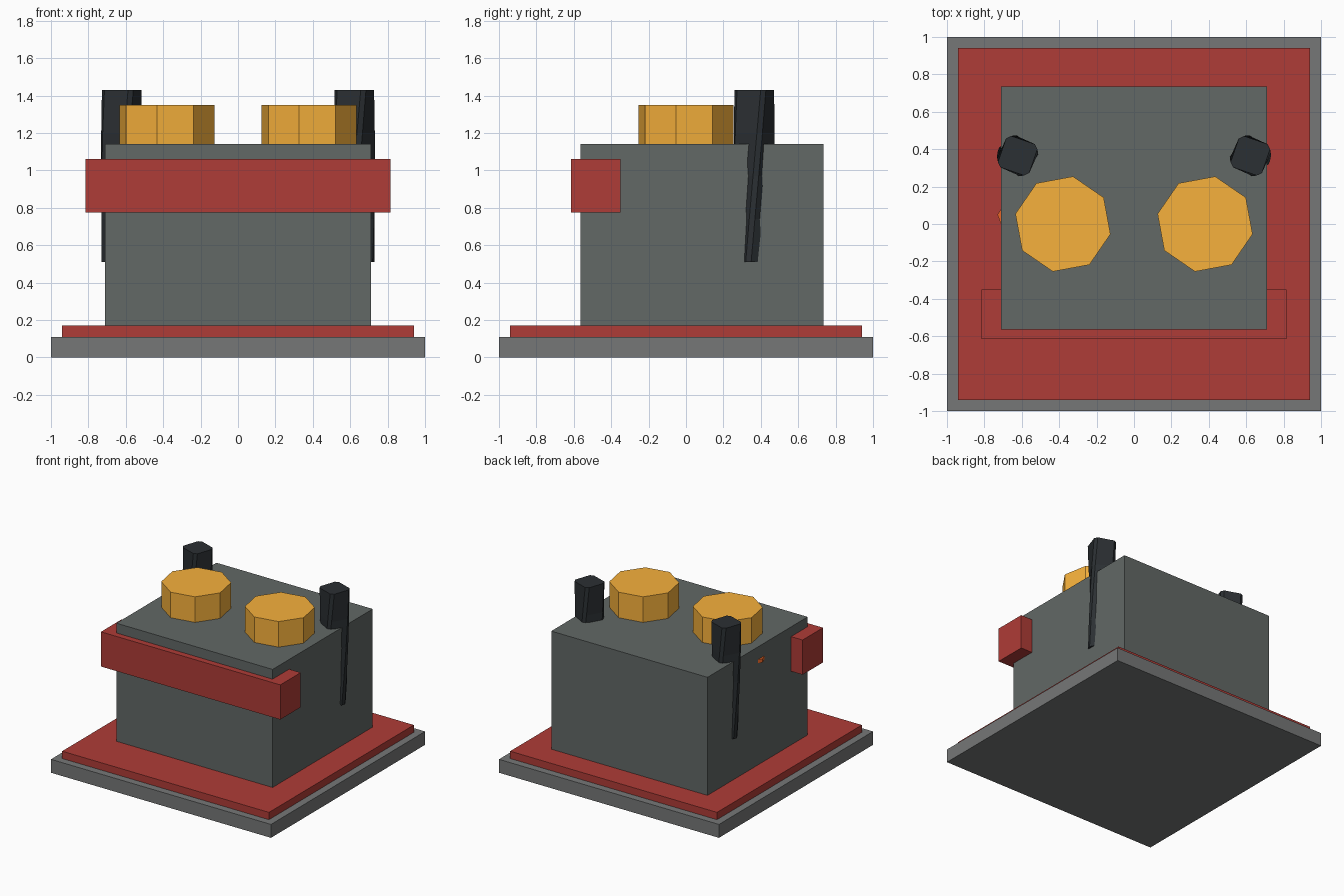
import bpy, bmesh
from math import sin, cos, radians

if "Cube" in bpy.data.objects:
    bpy.data.objects.remove(bpy.data.objects["Cube"])


def paint(obj, color):
    name, rgba = color
    mat = bpy.data.materials.get(name) or bpy.data.materials.new(name)
    mat.diffuse_color = rgba
    mat.use_nodes = True
    mat.node_tree.nodes["Principled BSDF"].inputs["Base Color"].default_value = mat.diffuse_color
    obj.data.materials.append(mat)


def loft(name, rings, color):
    """Closed solid through a stack of equal-sized rings."""
    bm = bmesh.new()
    loops = [[bm.verts.new(p) for p in ring] for ring in rings]
    for a, b in zip(loops, loops[1:]):
        for i in range(len(a)):
            j = (i + 1) % len(a)
            bm.faces.new((a[i], a[j], b[j], b[i]))
    bm.faces.new(loops[0][::-1])
    bm.faces.new(loops[-1])
    bmesh.ops.recalc_face_normals(bm, faces=bm.faces)
    mesh = bpy.data.meshes.new(name)
    bm.to_mesh(mesh)
    bm.free()
    obj = bpy.data.objects.new(name, mesh)
    bpy.context.collection.objects.link(obj)
    paint(obj, color)
    return obj


def box(name, x, y, z, color):
    ring = [(x[0], y[0]), (x[1], y[0]), (x[1], y[1]), (x[0], y[1])]
    return loft(name, [[(px, py, h) for px, py in ring] for h in z], color)


def polar(cx, cy, z, r, angles):
    return [(cx + r * cos(radians(a)), cy + r * sin(radians(a)), z) for a in angles]


RED = ("red", (0.43, 0.045, 0.038, 1))
GOLD = ("gold", (0.93, 0.44, 0.045, 1))
BLACK = ("black", (0.024, 0.029, 0.033, 1))
ORANGE = ("orange", (0.80, 0.13, 0.02, 1))
SLATE = ("slate", (0.122, 0.138, 0.133, 1))
GREY = ("grey", (0.18, 0.185, 0.185, 1))

# Plinth, red mat, main body and front bar
box("base_plate", (-1, 1), (-1, 1), (0, 0.11), GREY)
box("red_mat", (-0.94, 0.94), (-0.94, 0.94), (0.11, 0.17), RED)
box("body", (-0.71, 0.71), (-0.565, 0.735), (0.17, 1.14), SLATE)
box("front_bar", (-0.815, 0.815), (-0.615, -0.35), (0.775, 1.06), RED)

for side, label in ((-1, "left"), (1, "right")):
    # Eight-sided drum on the roof
    angles = [33 + 45 * i for i in range(8)]
    loft(label + "_drum", [polar(side * 0.38, 0, z, 0.26, angles) for z in (1.1, 1.35)], GOLD)

    # Twisted post with chamfered corners, sunk into the side wall
    rings = []
    steps = 4
    for k in range(steps + 1):
        t = k / steps
        angles = [26 - 43 * t + 90 * c + d for c in range(4) for d in (-8, 8)]
        rings.append(polar(side * 0.622, 0.365, 1.43 - 0.92 * t, 0.111 - 0.003 * t, angles))
    loft(label + "_post", rings, BLACK)

# Small peg tip poking through the left wall
peg = [(-0.69, -0.06), (-0.73, 0.05), (-0.69, 0.11)]
loft("side_peg", [[(x, y, z) for x, y in peg] for z in (1.005, 1.035)], ORANGE)
